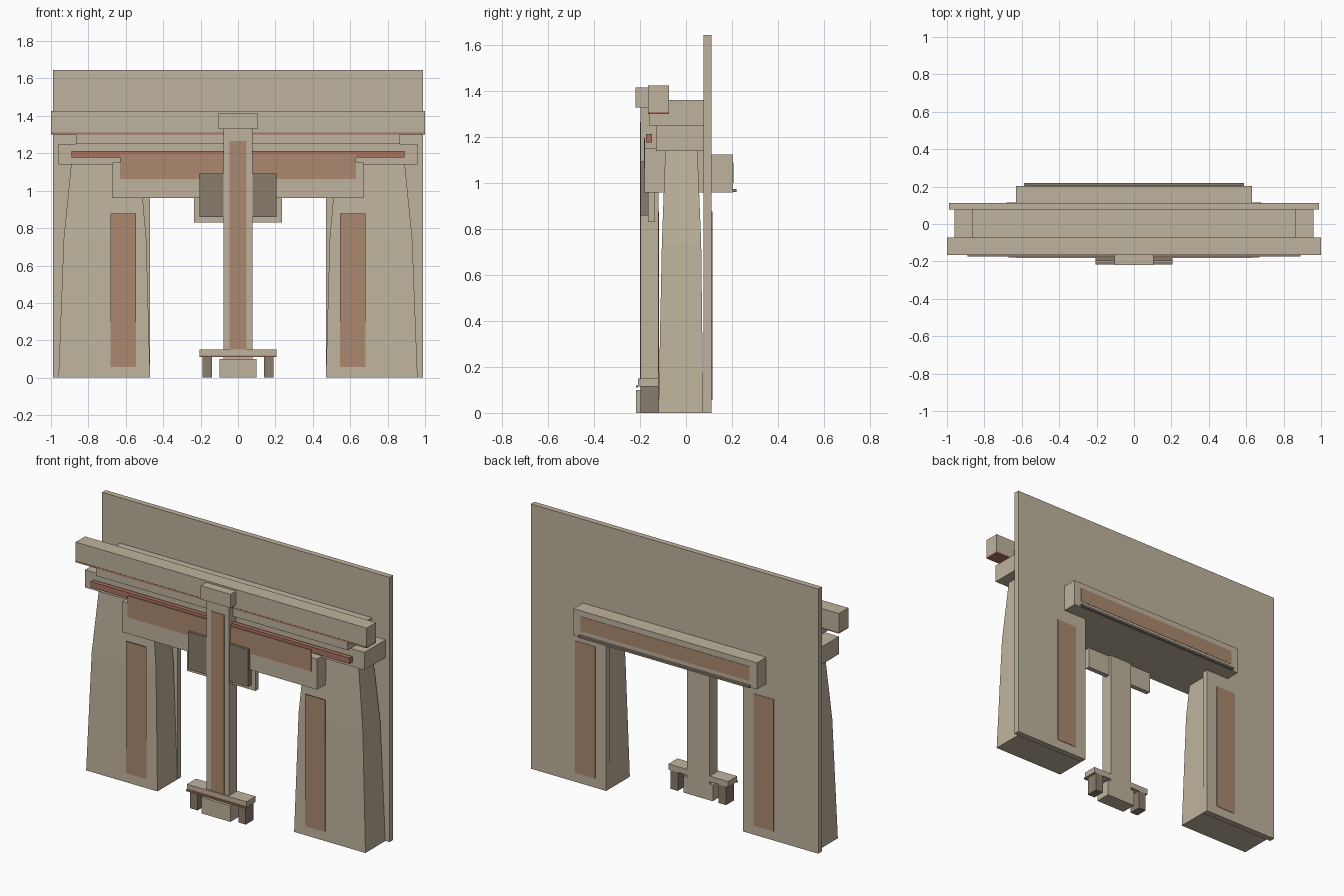
import bpy, bmesh

if "Cube" in bpy.data.objects:
    bpy.data.objects.remove(bpy.data.objects["Cube"])


def material(name, rgb):
    m = bpy.data.materials.new(name)
    m.diffuse_color = (*rgb, 1)
    m.use_nodes = True
    m.node_tree.nodes["Principled BSDF"].inputs["Base Color"].default_value = m.diffuse_color
    return m


STONE = material("stone", (0.52, 0.45, 0.34))
DARK = material("dark_stone", (0.25, 0.2, 0.155))
PANEL = material("worn_panel", (0.41, 0.25, 0.16))
RED = material("red_trim", (0.4, 0.17, 0.12))


def finish(name, bm, mat):
    bmesh.ops.recalc_face_normals(bm, faces=bm.faces)
    mesh = bpy.data.meshes.new(name)
    bm.to_mesh(mesh)
    bm.free()
    mesh.materials.append(mat)
    ob = bpy.data.objects.new(name, mesh)
    bpy.context.collection.objects.link(ob)
    return ob


def loft(name, rings, mat):
    """Join stacked rectangles (x0, x1, y0, y1, z) into a closed solid."""
    bm = bmesh.new()
    loops = [[bm.verts.new(p) for p in ((a, c, z), (b, c, z), (b, d, z), (a, d, z))]
             for a, b, c, d, z in rings]
    for lo, hi in zip(loops, loops[1:]):
        for i in range(4):
            j = (i + 1) % 4
            bm.faces.new((lo[i], lo[j], hi[j], hi[i]))
    bm.faces.new(loops[0])
    bm.faces.new(loops[-1])
    return finish(name, bm, mat)


def box(name, x, y, z, mat=STONE):
    return loft(name, [(*x, *y, z[0]), (*x, *y, z[1])], mat)


def wide(name, half, y, z, mat=STONE):
    return box(name, (-half, half), y, z, mat)


def pair(name, x, y, z, mat=STONE):
    box(name + "_right", x, y, z, mat)
    box(name + "_left", (-x[1], -x[0]), y, z, mat)


# Back wall with doorway
bm = bmesh.new()
outline = [(-.988, 0), (-.47, 0), (-.47, .96), (.47, .96),
           (.47, 0), (.988, 0), (.988, 1.645), (-.988, 1.645)]
face = bm.faces.new([bm.verts.new((x, .077, z)) for x, z in outline])
ext = bmesh.ops.extrude_face_region(bm, geom=[face])
bmesh.ops.translate(bm, vec=(0, .035, 0),
                    verts=[v for v in ext["geom"] if isinstance(v, bmesh.types.BMVert)])
finish("back_wall", bm, STONE)

# Tapered pillars, two stages each
stages = [(.47, .96, -.12, .075, 0), (.49, .932, -.105, .066, .74), (.525, .892, -.09, .05, 1.14)]
loft("pillar_right", stages, STONE)
loft("pillar_left", [(-b, -a, c, d, z) for a, b, c, d, z in stages], STONE)

# Stacked lintel beams
wide("front_lintel", .67, (-.18, .077), (.96, 1.15))
wide("architrave", .96, (-.13, .077), (1.14, 1.25))
wide("frieze", .865, (-.16, .077), (1.25, 1.362))
wide("cornice", 1.0, (-.165, -.073), (1.31, 1.425))
wide("cornice_trim", 1.0, (-.166, -.073), (1.30, 1.31), RED)
wide("lintel_rail", .89, (-.175, -.148), (1.177, 1.213), RED)
wide("lintel_panel", .63, (-.183, -.179), (1.063, 1.197), PANEL)

# Back lintel and ledge
wide("back_lintel", .63, (.112, .204), (.96, 1.125))
wide("back_ledge", .587, (.204, .22), (.962, .975), DARK)
wide("back_lintel_panel", .58, (.203, .206), (1.0, 1.09), PANEL)

# Inset panels on pillars and wall
pair("pillar_panel", (.545, .683), (-.122, -.118), (.057, .877), PANEL)
pair("wall_panel", (.545, .683), (.111, .1145), (.057, .877), PANEL)

# Central post with cap
wide("post", .078, (-.198, -.12), (0, 1.41))
wide("post_cap", .103, (-.219, -.165), (1.33, 1.415))
wide("post_panel", .045, (-.201, -.197), (.15, 1.265), PANEL)

# Hanging plaques behind the post
wide("plaque_backing", .235, (-.165, -.135), (.83, .97))
wide("dark_plaque", .207, (-.197, -.164), (.86, 1.093), DARK)

# Offering table at the foot
wide("foot_block", .10, (-.217, -.12), (0, .10))
wide("table_top", .205, (-.209, -.12), (.115, .15))
wide("table_trim", .205, (-.217, -.209), (.11, .12), RED)
pair("table_leg", (.14, .191), (-.197, -.12), (0, .115), DARK)
